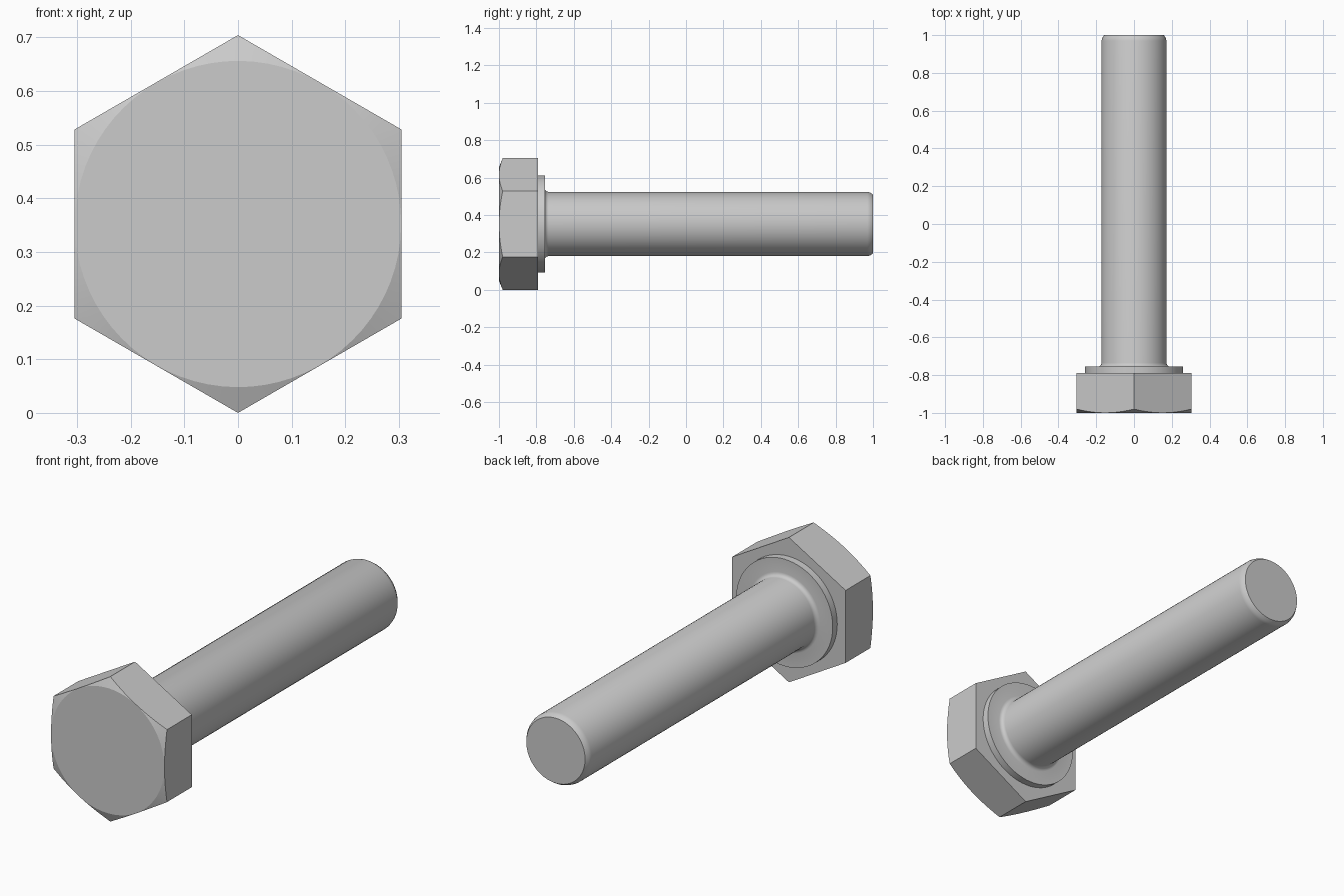
import bpy, bmesh, math
from mathutils import Matrix

if "Cube" in bpy.data.objects:
    bpy.data.objects.remove(bpy.data.objects["Cube"])

R = 0.352                      # hex corner radius, also the axis height
HEAD_BACK = -0.79


def lathe(name, profile, segments, cap_start=True, phase=0.0):
    """Revolve (radius, y) points around the bolt axis and cap the ends."""
    bm = bmesh.new()
    rings = []
    for r, y in profile:
        rings.append([bm.verts.new((r * math.sin(a), y, R + r * math.cos(a)))
                      for a in (phase + 2 * math.pi * i / segments for i in range(segments))])
    for a, b in zip(rings, rings[1:]):
        for i in range(segments):
            j = (i + 1) % segments
            bm.faces.new((a[i], a[j], b[j], b[i]))
    if cap_start:
        bm.faces.new(rings[0])
    bm.faces.new(rings[-1])
    bmesh.ops.recalc_face_normals(bm, faces=bm.faces)
    mesh = bpy.data.meshes.new(name)
    bm.to_mesh(mesh)
    bm.free()
    obj = bpy.data.objects.new(name, mesh)
    bpy.context.collection.objects.link(obj)
    return obj


def smooth(obj, degrees):
    bpy.ops.object.select_all(action='DESELECT')
    obj.select_set(True)
    bpy.context.view_layer.objects.active = obj
    bpy.ops.object.shade_smooth_by_angle(angle=math.radians(degrees))


# Hexagonal head, a point facing up
head = lathe("hex_head", [(R, -1.0), (R, HEAD_BACK)], 6)

# Cone that chamfers the front corners of the head
cutter = lathe("chamfer_cutter",
               [(0.28, -1.01), (0.40, -0.96), (0.40, -0.70)], 72, phase=0.01)
cutter.hide_render = True
mod = head.modifiers.new("corner_chamfer", 'BOOLEAN')
mod.operation = 'INTERSECT'
mod.solver = 'EXACT'
mod.object = cutter
bpy.context.view_layer.objects.active = head
bpy.ops.object.modifier_apply(modifier=mod.name)
bpy.data.objects.remove(cutter, do_unlink=True)
smooth(head, 15)

# Washer face, root fillet and shank in one turned profile
washer, shank = 0.26, 0.172
fillet = 0.02
profile = [(washer, HEAD_BACK), (washer, -0.755)]
for i in range(5):
    t = math.pi / 2 * i / 4
    profile.append((shank + fillet * (1 - math.sin(t)),
                    -0.755 + fillet * (1 - math.cos(t))))
profile += [(shank, 0.97), (0.168, 0.985), (0.158, 1.0)]
turned = lathe("washer_face_and_shank", profile, 64, cap_start=False)
smooth(turned, 35)
